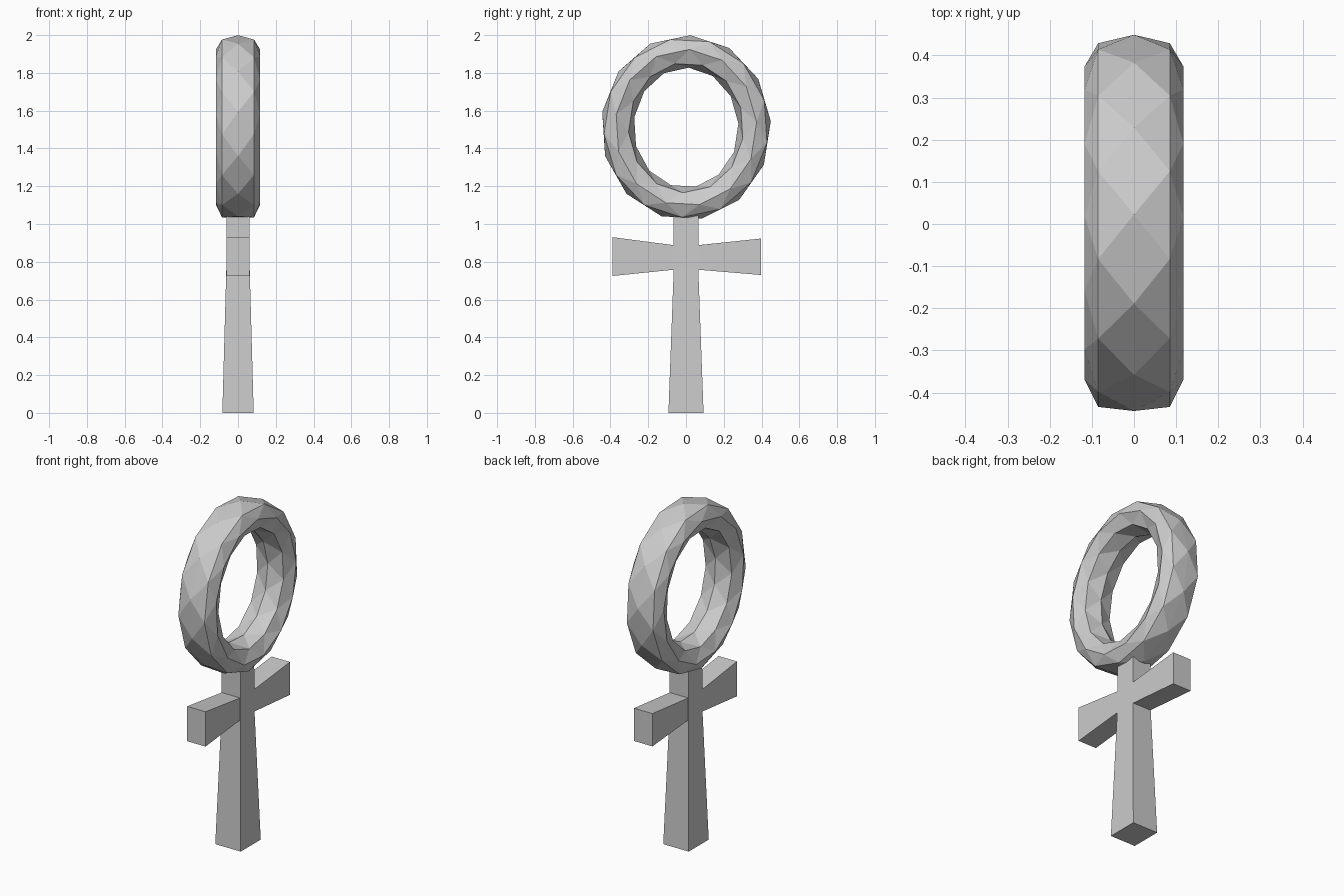
import bpy
from math import sin, cos, pi

if "Cube" in bpy.data.objects:
    bpy.data.objects.remove(bpy.data.objects["Cube"])


def make(name, verts, faces):
    mesh = bpy.data.meshes.new(name)
    mesh.from_pydata(verts, [], faces)
    obj = bpy.data.objects.new(name, mesh)
    bpy.context.collection.objects.link(obj)
    return obj


def loft(name, sections):
    """Closed solid through a series of four-point sections."""
    verts = [p for s in sections for p in s]
    faces = [(3, 2, 1, 0)]
    for k in range(len(sections) - 1):
        b = 4 * k
        faces += [(b + i, b + (i + 1) % 4, b + 4 + (i + 1) % 4, b + 4 + i) for i in range(4)]
    n = len(verts)
    faces.append((n - 4, n - 3, n - 2, n - 1))
    return make(name, verts, faces)


# Tapered post
post = [(0, 0.083, 0.093), (0.76, 0.062, 0.065), (1.06, 0.060, 0.065)]
loft("post", [[(-x, -y, z), (x, -y, z), (x, y, z), (-x, y, z)] for z, x, y in post])

# Crossbar flaring towards both ends
bar = [(-0.388, 0.725, 0.93), (-0.065, 0.758, 0.888), (0.065, 0.758, 0.888), (0.398, 0.73, 0.923)]
hx = 0.06
loft("crossbar", [[(-hx, y, lo), (-hx, y, hi), (hx, y, hi), (hx, y, lo)] for y, lo, hi in bar])

# Faceted loop: section points (x, inward offset), alternate columns staggered half a step
section = [(0.0, 0.0), (0.085, 0.015), (0.117, 0.075), (0.085, 0.145),
           (0.0, 0.172), (-0.085, 0.145), (-0.117, 0.075), (-0.085, 0.015)]
N, M = 13, len(section)
verts, faces = [], []
for j, (x, d) in enumerate(section):
    for i in range(N):
        a = 2 * pi * (i + 0.5 * (j % 2)) / N + 0.05
        verts.append((x, (0.45 - d) * sin(a), 1.51 + (0.49 - d) * cos(a)))
for j in range(M):
    k = (j + 1) % M
    for i in range(N):
        n = (i + 1) % N
        p, q, r, s = j * N + i, j * N + n, k * N + i, k * N + n
        faces += [(p, r, q), (q, r, s)] if j % 2 == 0 else [(p, r, s), (p, s, q)]
loop = make("loop", verts, faces)

# Consistent outward normals
import bmesh
for obj in bpy.context.collection.objects:
    bm = bmesh.new()
    bm.from_mesh(obj.data)
    bmesh.ops.recalc_face_normals(bm, faces=bm.faces)
    bm.to_mesh(obj.data)
    bm.free()
